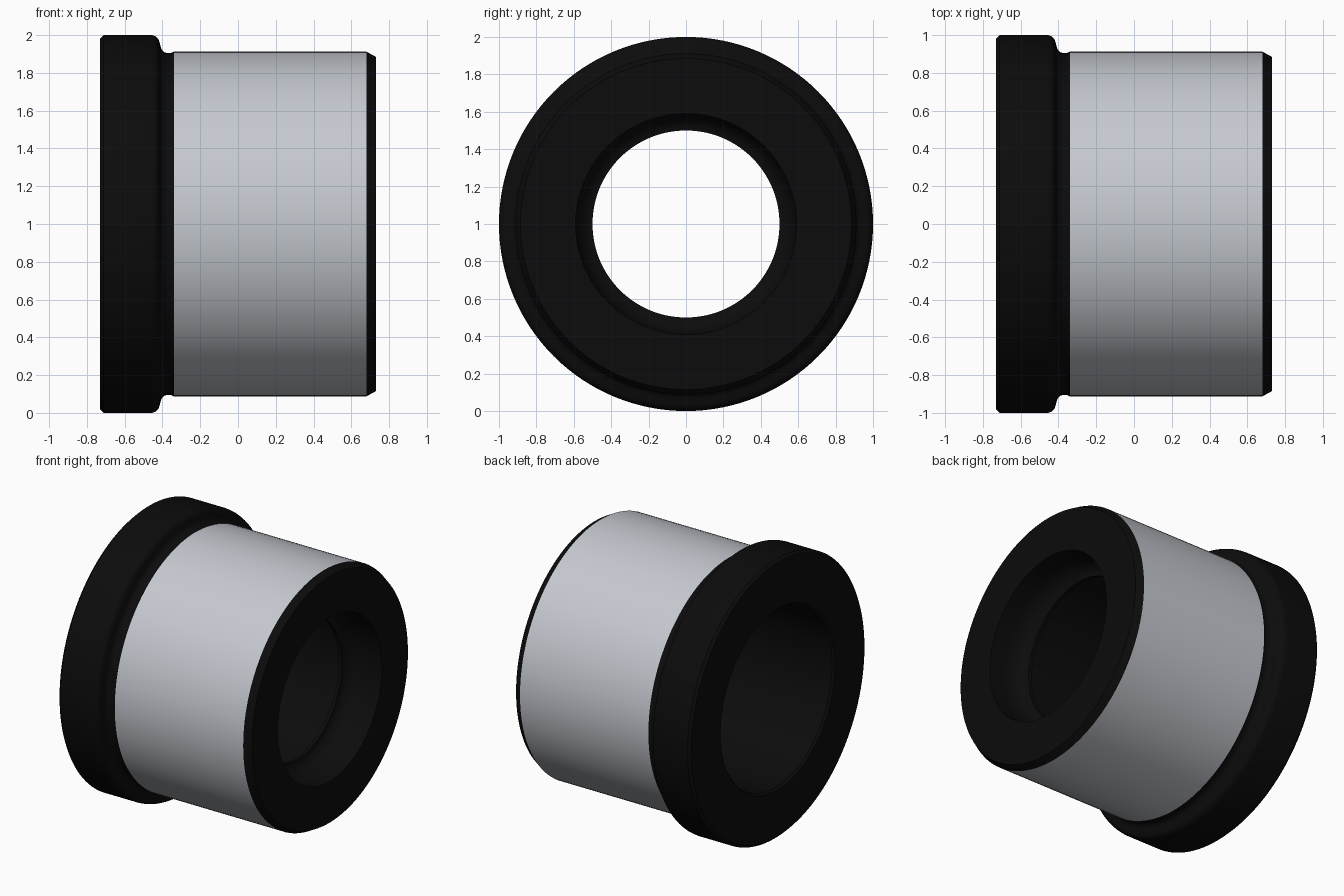
import bpy, bmesh
from math import sin, cos, pi, radians

if "Cube" in bpy.data.objects:
    bpy.data.objects.remove(bpy.data.objects["Cube"])

SEGMENTS = 128
AXIS_Z = 1.0


def arc(cx, cr, rx, rr, start, end, steps=6):
    """Points (x, radius) along a rounded corner, angles in degrees."""
    angles = [radians(start + (end - start) * i / steps) for i in range(steps + 1)]
    return [(cx + rx * cos(a), cr + rr * sin(a)) for a in angles]


def lathe(name, profile, material):
    """Revolve an (x, radius) profile around the horizontal x axis."""
    bm = bmesh.new()
    rings = []
    for x, r in profile:
        rings.append([bm.verts.new((x, r * cos(2 * pi * i / SEGMENTS),
                                    AXIS_Z + r * sin(2 * pi * i / SEGMENTS)))
                      for i in range(SEGMENTS)])
    for a, b in zip(rings, rings[1:]):
        for i in range(SEGMENTS):
            j = (i + 1) % SEGMENTS
            bm.faces.new((a[i], a[j], b[j], b[i]))
    mesh = bpy.data.meshes.new(name)
    bm.to_mesh(mesh)
    bm.free()
    obj = bpy.data.objects.new(name, mesh)
    bpy.context.collection.objects.link(obj)
    mesh.materials.append(material)
    bpy.ops.object.select_all(action='DESELECT')
    obj.select_set(True)
    bpy.context.view_layer.objects.active = obj
    bpy.ops.object.shade_smooth_by_angle(angle=radians(25))
    return obj


def colour(name, rgb):
    mat = bpy.data.materials.new(name)
    mat.diffuse_color = (*rgb, 1)
    mat.use_nodes = True
    mat.node_tree.nodes["Principled BSDF"].inputs["Base Color"].default_value = mat.diffuse_color
    return mat


black = colour("black_finish", (0.0035, 0.0035, 0.0035))
steel = colour("ground_steel", (0.56, 0.585, 0.63))

# Ground outer surface of the sleeve
lathe("sleeve_surface", [(-0.34, 0.912), (0.68, 0.912)], steel)

# Black body: chamfered end, inner lip, wide bore, flange and undercut
body = [(0.68, 0.912), (0.73, 0.885), (0.73, 0.59)]          # end chamfer and face
body += arc(0.61, 0.50, 0.135, 0.09, 90, 180, 8)             # counterbore and hollow fillet
body += [(0.45, 0.50), (0.45, 0.635)]                        # thin lip and its back step
body += [(-0.715, 0.635), (-0.73, 0.65)]                     # wide bore with bevel
body += [(-0.73, 0.982), (-0.712, 1.0)]                      # flange face and bevel
body += arc(-0.46, 0.955, 0.045, 0.045, 90, 10)              # rounded flange shoulder
body += arc(-0.37, 0.945, 0.04, 0.04, 190, 270)              # undercut fillet
body += [(-0.355, 0.905), (-0.34, 0.912)]                    # step up to the sleeve
lathe("flanged_body", body, black)
